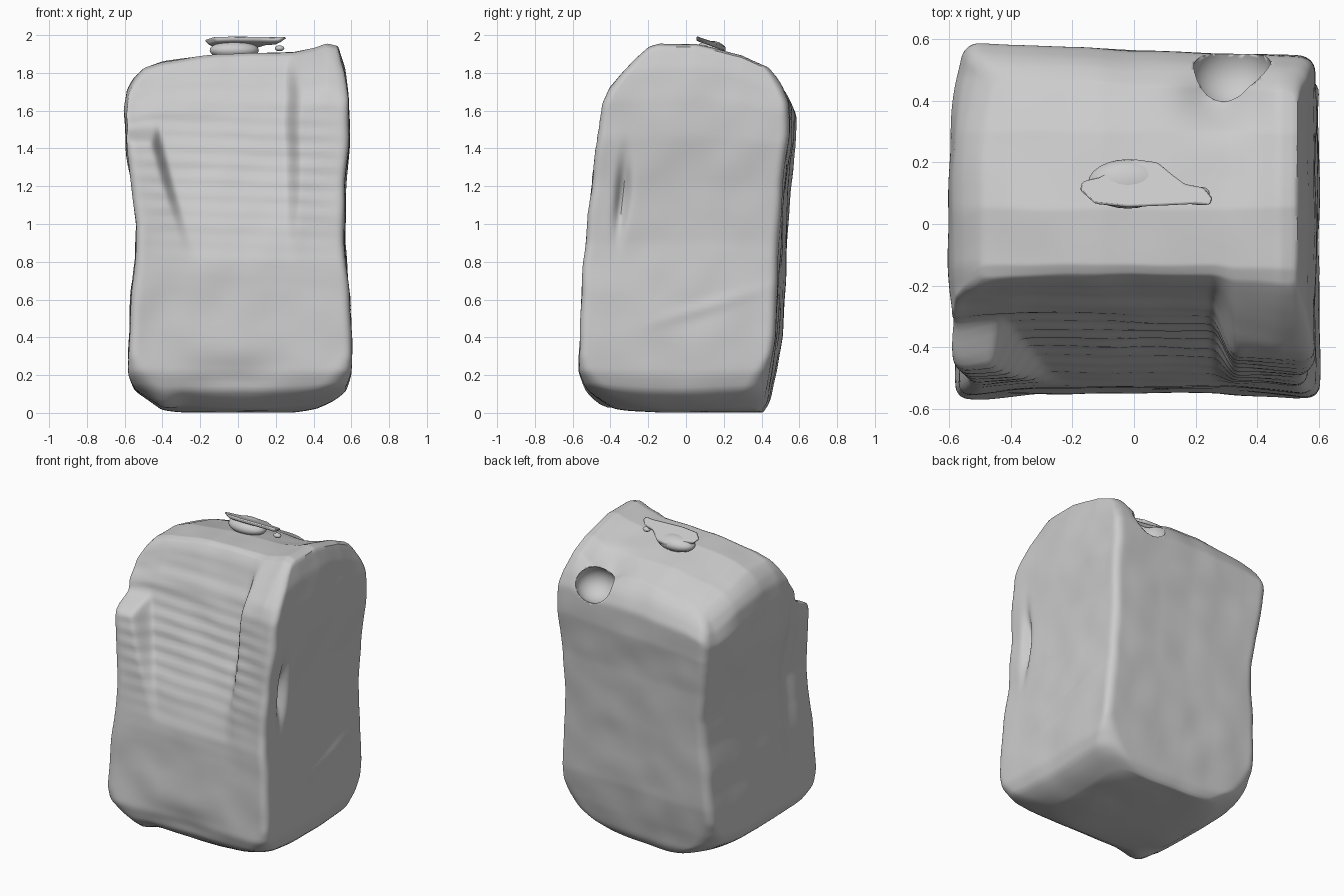
import bpy, bmesh
from math import sin, exp, hypot, copysign
from mathutils import Vector, noise

if "Cube" in bpy.data.objects:
    bpy.data.objects.remove(bpy.data.objects["Cube"])


def lerp_table(table, k):
    """Interpolation through (key, value) pairs."""
    if k <= table[0][0]:
        return table[0][1]
    for (a, va), (b, vb) in zip(table, table[1:]):
        if k <= b:
            return va + (vb - va) * (k - a) / (b - a)
    return table[-1][1]


def bump(a, ca, wa, b, cb, wb):
    return exp(-((a - ca) / wa) ** 2 - ((b - cb) / wb) ** 2)


def step(a, b, k):
    t = min(max((k - a) / (b - a), 0), 1)
    return t * t * (3 - 2 * t)


def add_object(name, bm, angle=0.7):
    bmesh.ops.recalc_face_normals(bm, faces=bm.faces)
    me = bpy.data.meshes.new(name)
    bm.to_mesh(me)
    bm.free()
    ob = bpy.data.objects.new(name, me)
    bpy.context.collection.objects.link(ob)
    bpy.ops.object.select_all(action='DESELECT')
    ob.select_set(True)
    bpy.context.view_layer.objects.active = ob
    bpy.ops.object.shade_smooth_by_angle(angle=angle)
    return ob


# Silhouettes of the block by height
LEFT = [(0, -.41), (.05, -.48), (.1, -.55), (.18, -.58), (.4, -.575), (.65, -.565), (.82, -.545),
        (1, -.535), (1.2, -.56), (1.4, -.59), (1.65, -.605), (1.78, -.585), (1.86, -.55), (1.9, -.5)]
RIGHT = [(0, .42), (.04, .5), (.1, .57), (.2, .60), (.4, .60), (.65, .585), (.9, .565),
         (1.2, .57), (1.45, .59), (1.65, .585), (1.8, .565), (1.9, .53)]
FRONT = [(0, -.41), (.05, -.49), (.1, -.55), (.2, -.585), (.5, -.565), (.8, -.55), (1.1, -.52),
         (1.4, -.485), (1.63, -.455), (1.7, -.42), (1.8, -.33), (1.87, -.26), (1.9, -.21)]
BACK = [(0, .42), (.05, .455), (.2, .485), (.4, .515), (.8, .535), (1.2, .555), (1.5, .585),
        (1.7, .585), (1.8, .55), (1.86, .52), (1.9, .48)]
# Height offsets of the sloping top, across and in depth
TOP_X = [(-.55, -.09), (-.4, -.04), (-.1, 0), (.3, .01), (.4, .03), (.47, .055), (.55, .04)]
TOP_Y = [(-.25, -.03), (-.15, 0), (.05, 0), (.3, -.06), (.48, -.14)]
# Depth of the recessed front panel by height
RECESS = [(.8, 0), (1, .03), (1.3, .1), (1.6, .15), (1.72, .14), (1.82, .08), (1.9, .02)]


def shape(p):
    u, v, s = p.x, p.y, (p.z + 1) * .95
    low = max(0, 1 - s / .3)
    # Softened vertical corners, rounder near the base
    c = .91 - .25 * low
    a, b = max(abs(u) - c, 0), max(abs(v) - c, 0)
    if a and b:
        f = max(a, b) / hypot(a, b)
        u, v = copysign(c + a * f, u), copysign(c + b * f, v)
    x0, x1 = lerp_table(LEFT, s), lerp_table(RIGHT, s)
    y0, y1 = lerp_table(FRONT, s), lerp_table(BACK, s)
    x = x0 + (x1 - x0) * (u + 1) / 2
    y = y0 + (y1 - y0) * (v + 1) / 2
    # Plan skew: back left corner pulled in, back face turned slightly
    x += .05 * max(0, -u) * max(0, v) ** 2
    y -= .045 * (u + 1) / 2 * max(0, v)
    k = min(max((s - .9) / 1.0, 0), 1)
    z = s + k * k * (lerp_table(TOP_X, x) + lerp_table(TOP_Y, y))
    z += low * (.02 * u ** 4 + .025 * max(-v, 0) ** 3 + .04 * abs(u * v) ** 3)

    # Front: recessed panel between raised columns, ripples and seams
    front = max(0, -v) ** 6
    mid = max(0, 1 - u ** 4)
    left_edge = max(step(-.43, -.36, x - (1.3 - z) * .3), step(1.42, 1.52, z))
    panel = left_edge * (1 - step(.25, .33, x))
    y += max(0, -v) ** 3 * lerp_table(RECESS, s) * panel
    y += front * .025 * mid
    y += front * mid * .007 * sin(z * 75 + x * 3) * exp(-((z - 1.3) / .35) ** 2)
    y += front * .03 * bump(x, 0, .3, z, .2, .09)
    # Right side: slit and slanting crease
    side = max(0, u) ** 6
    x -= side * .06 * bump(y, -.34 + (z - 1.15) * .1, .03, z, 1.15, .17)
    x += side * .012 * bump(z, .53 + y * .3, .03, y, .1, .25)
    # Left side: pinch behind the front edge
    x += max(0, -u) ** 6 * .025 * bump(y, -.3, .07, z, 1.2, .5)
    # Foot-like lump at the front left corner
    z -= .06 * bump(x, -.4, .08, y, -.44, .1) * low
    # Hollow in the top near the back right corner
    z -= .07 * bump(x, .27, .11, y, .42, .1) * k ** 4
    # Uneven surface
    n = noise.noise_vector(Vector((x, y, z)) * 5) * .008
    return Vector((x + n.x, y + n.y, max(0.001, z + n.z * .7)))


# Main block
bm = bmesh.new()
bmesh.ops.create_cube(bm, size=2)
bmesh.ops.subdivide_edges(bm, edges=bm.edges[:], cuts=89, use_grid_fill=True)
for vert in bm.verts:
    vert.co = shape(vert.co)
for _ in range(2):
    bmesh.ops.smooth_vert(bm, verts=bm.verts[:], factor=.4,
                          use_axis_x=True, use_axis_y=True, use_axis_z=True)
block = add_object("block", bm)


def ellipsoid(name, centre, size):
    bm = bmesh.new()
    bmesh.ops.create_uvsphere(bm, u_segments=24, v_segments=14, radius=1)
    for vert in bm.verts:
        vert.co = Vector([c + p * r for c, p, r in zip(centre, vert.co, size)])
    return add_object(name, bm)


# Cavity through the top back edge
cutter = ellipsoid("cavity_cutter", (.32, .49, 1.68), (.13, .12, .11))
cutter.hide_render = True
cutter.hide_set(True)
cut = block.modifiers.new("cavity", 'BOOLEAN')
cut.operation, cut.object, cut.solver = 'DIFFERENCE', cutter, 'EXACT'

# Thin flap on top, sloping back towards the block
OUTLINE = [(-.17, .14), (-.18, .11), (-.13, .065), (-.02, .055), (.1, .06), (.2, .065), (.25, .06),
           (.26, .085), (.23, .12), (.17, .13), (.13, .16), (.08, .2), (0, .21), (-.06, .18), (-.12, .15)]
bm = bmesh.new()
face = bm.faces.new([bm.verts.new((x, y, 1.995 - (y - .055) * .35)) for x, y in OUTLINE])
lower = bmesh.ops.extrude_face_region(bm, geom=[face])
for g in lower["geom"]:
    if isinstance(g, bmesh.types.BMVert):
        g.co.x *= .85
        g.co.z -= .025
flap = add_object("top_flap", bm)
soft = flap.modifiers.new("soft_edges", 'BEVEL')
soft.width, soft.segments = .008, 2

# Stem under the flap and small crumb beside it
ellipsoid("flap_stem", (-.02, .13, 1.92), (.13, .08, .05))
ellipsoid("top_crumb", (.22, .1, 1.93), (.025, .02, .015))
